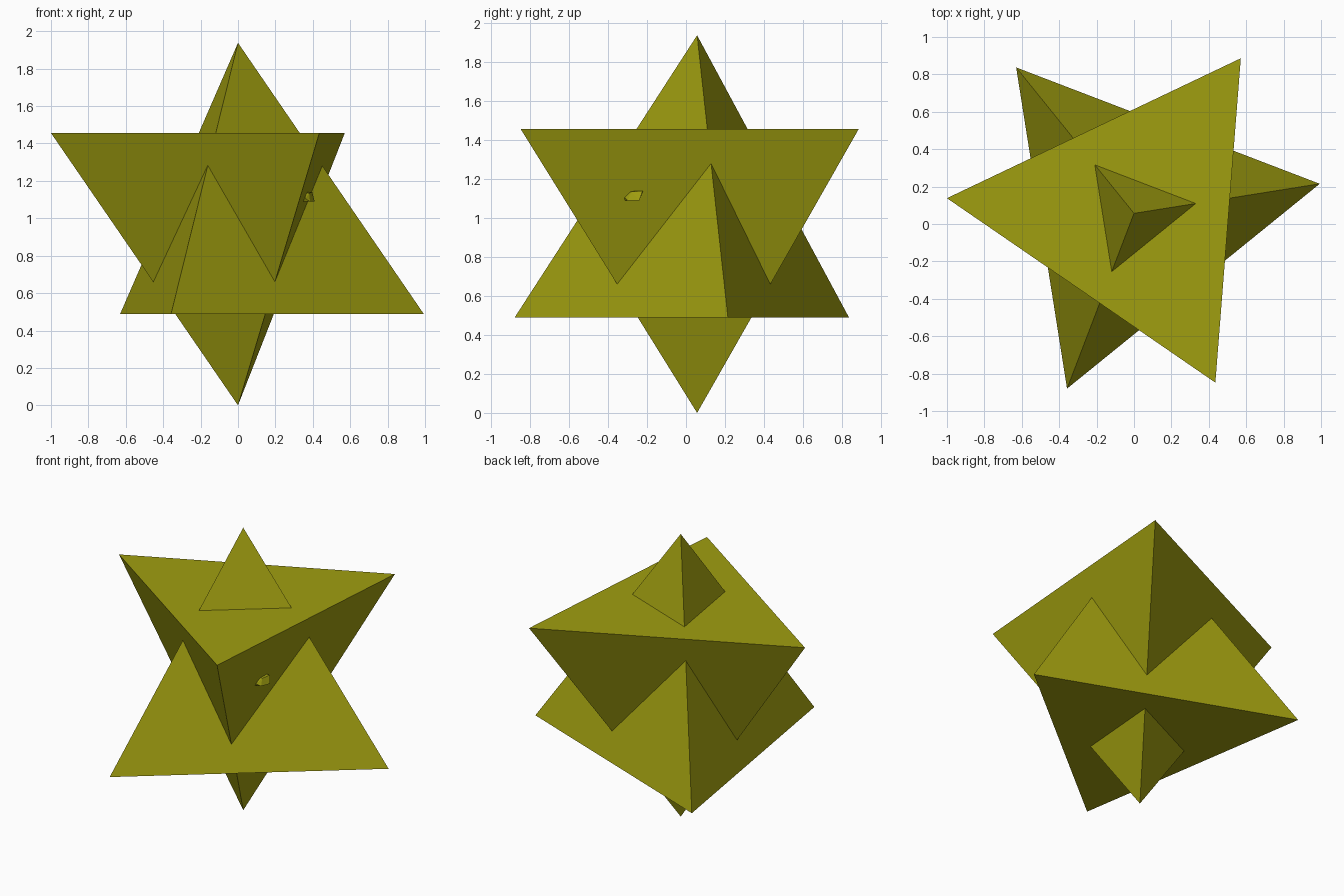
import bpy, bmesh

cube = bpy.data.objects.get("Cube")
if cube:
    bpy.data.objects.remove(cube, do_unlink=True)

# Single olive material
olive = bpy.data.materials.new("olive yellow")
olive.use_nodes = True
colour = (0.35, 0.342, 0.005, 1.0)
olive.diffuse_color = colour
bsdf = next(n for n in olive.node_tree.nodes if n.type == 'BSDF_PRINCIPLED')
bsdf.inputs["Base Color"].default_value = colour


def hull_solid(name, points):
    """Flat-faced convex solid around the given corners."""
    bm = bmesh.new()
    verts = [bm.verts.new(p) for p in points]
    bmesh.ops.convex_hull(bm, input=verts)
    bmesh.ops.recalc_face_normals(bm, faces=bm.faces)
    mesh = bpy.data.meshes.new(name)
    bm.to_mesh(mesh)
    bm.free()
    mesh.materials.append(olive)
    obj = bpy.data.objects.new(name, mesh)
    bpy.context.collection.objects.link(obj)
    return obj


def tetrahedron(name, apex_z, base_z, base):
    corners = [(x, y, base_z) for x, y in base]
    return hull_solid(name, [(0, 0.057, apex_z)] + corners)


# Two interlocking tetrahedra
tetrahedron("upward_tetrahedron", 1.938, 0.489,
            [(-0.63, 0.837), (0.993, 0.215), (-0.358, -0.88)])
tetrahedron("downward_tetrahedron", 0.0, 1.456,
            [(-1.0, 0.138), (0.571, 0.886), (0.435, -0.848)])

# Small chip standing out of the right-hand face
hull_solid("small_chip", [
    (0.345, -0.315, 1.09), (0.36, -0.315, 1.105), (0.36, -0.285, 1.137),
    (0.36, -0.22, 1.14), (0.345, -0.24, 1.09),
    (0.385, -0.30, 1.09), (0.41, -0.24, 1.09),
    (0.38, -0.28, 1.135), (0.397, -0.222, 1.14)])
